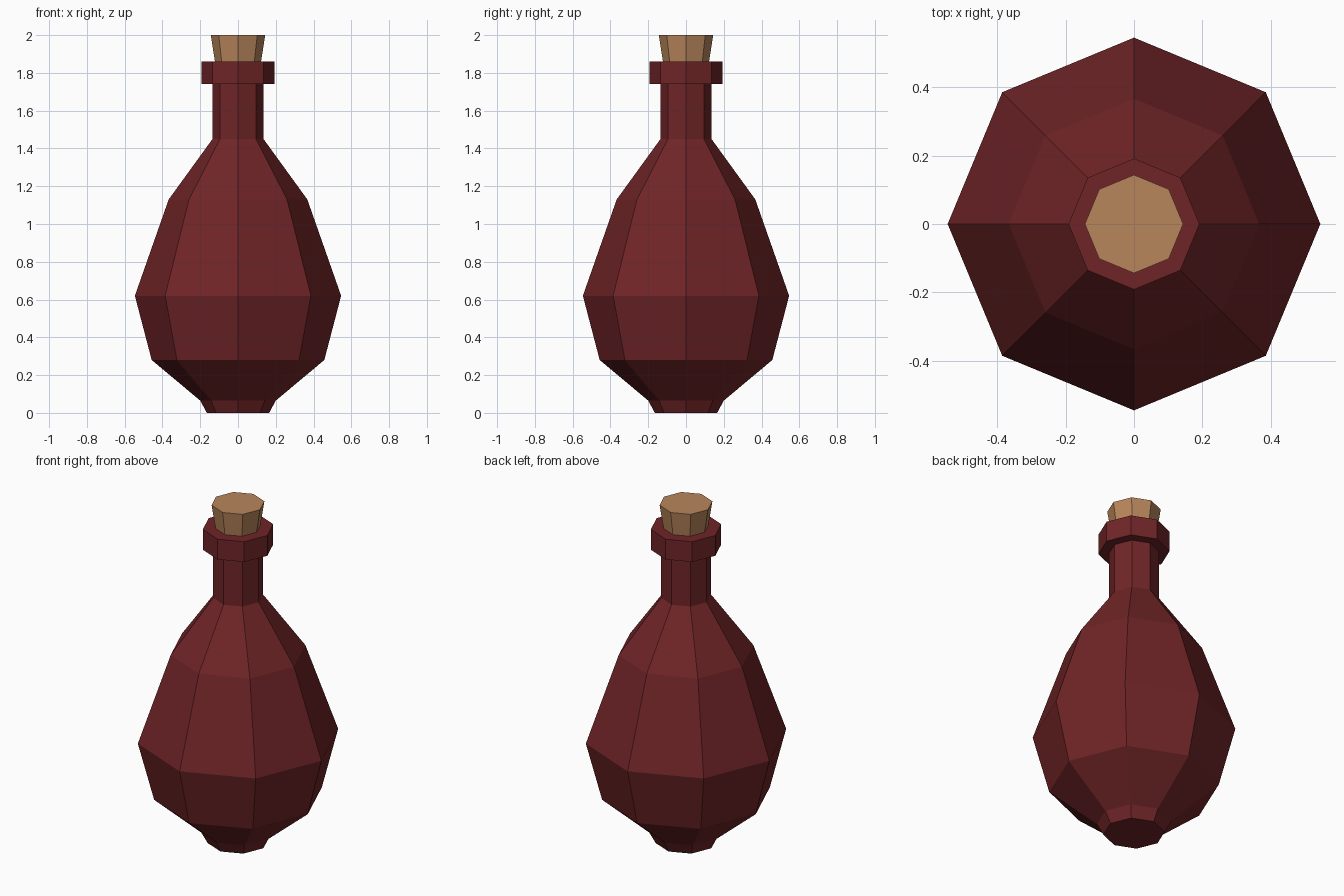
import bpy, bmesh, math

if "Cube" in bpy.data.objects:
    bpy.data.objects.remove(bpy.data.objects["Cube"])

SIDES = 8


def material(name, rgb):
    m = bpy.data.materials.new(name)
    m.diffuse_color = (*rgb, 1)
    m.use_nodes = True
    m.node_tree.nodes["Principled BSDF"].inputs["Base Color"].default_value = m.diffuse_color
    return m


def lathe(name, profile, mat):
    """Closed, flat-faced solid of revolution from (radius, height) points."""
    bm = bmesh.new()
    rings = []
    for r, z in profile:
        rings.append([bm.verts.new((r * math.cos(2 * math.pi * i / SIDES),
                                    r * math.sin(2 * math.pi * i / SIDES), z))
                      for i in range(SIDES)])
    for a, b in zip(rings, rings[1:]):
        for i in range(SIDES):
            j = (i + 1) % SIDES
            bm.faces.new((a[i], a[j], b[j], b[i]))
    bm.faces.new(rings[0][::-1])
    bm.faces.new(rings[-1])
    bmesh.ops.recalc_face_normals(bm, faces=bm.faces)
    mesh = bpy.data.meshes.new(name)
    bm.to_mesh(mesh)
    bm.free()
    mesh.materials.append(mat)
    obj = bpy.data.objects.new(name, mesh)
    bpy.context.collection.objects.link(obj)
    return obj


red = material("dark red glass", (0.16, 0.018, 0.02))
tan = material("cork tan", (0.48, 0.24, 0.105))

# Bottle: foot, belly, shoulder, neck and collar
lathe("bottle", [(0.165, 0), (0.2, 0.065), (0.457, 0.28), (0.546, 0.62),
                 (0.367, 1.13), (0.135, 1.45), (0.135, 1.74),
                 (0.192, 1.74), (0.192, 1.86)], red)

# Tapered stopper
lathe("cork", [(0.119, 1.84), (0.144, 2.0)], tan)
